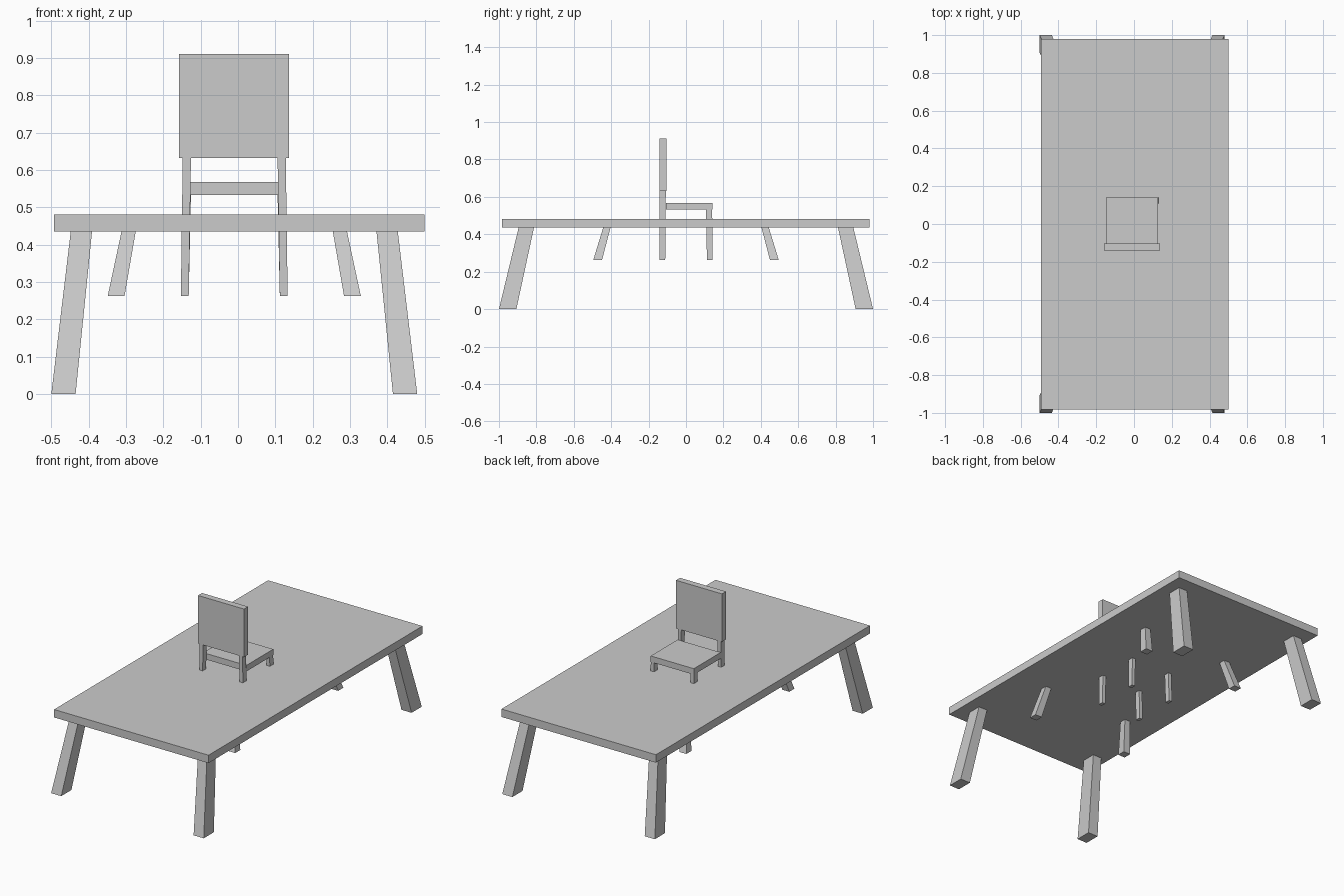
import bpy

if "Cube" in bpy.data.objects:
    bpy.data.objects.remove(bpy.data.objects["Cube"])

CX = -0.01  # shared centre line of the legs and chair


def hexa(name, bottom, top, z0, z1):
    """Solid between two rectangles given as (x0, x1, y0, y1)."""
    verts = []
    for (xa, xb, ya, yb), z in ((bottom, z0), (top, z1)):
        xa, xb = sorted((xa, xb))
        ya, yb = sorted((ya, yb))
        verts += [(xa, ya, z), (xb, ya, z), (xb, yb, z), (xa, yb, z)]
    faces = [(3, 2, 1, 0), (4, 5, 6, 7)]
    faces += [(i, (i + 1) % 4, (i + 1) % 4 + 4, i + 4) for i in range(4)]
    mesh = bpy.data.meshes.new(name)
    mesh.from_pydata(verts, [], faces)
    obj = bpy.data.objects.new(name, mesh)
    bpy.context.collection.objects.link(obj)
    return obj


def box(name, x0, x1, y0, y1, z0, z1):
    return hexa(name, (x0, x1, y0, y1), (x0, x1, y0, y1), z0, z1)


def flip(rect, sx, sy):
    return (CX + sx * rect[0], CX + sx * rect[1], sy * rect[2], sy * rect[3])


def splayed_legs(name, bottom, top, z0, z1):
    for sx in (-1, 1):
        for sy in (-1, 1):
            label = f"{'back' if sy > 0 else 'front'}_{'right' if sx > 0 else 'left'}_{name}"
            hexa(label, flip(bottom, sx, sy), flip(top, sx, sy), z0, z1)


# Table top
box("table_top", -0.493, 0.499, -0.983, 0.98, 0.435, 0.481)

# Large outer legs and short inner legs
splayed_legs("table_leg", (0.425, 0.49, 0.907, 1.0), (0.381, 0.438, 0.813, 0.895), 0.0, 0.435)
splayed_legs("short_leg", (0.294, 0.339, 0.449, 0.496), (0.264, 0.302, 0.404, 0.443), 0.262, 0.435)

# Chair seat and backrest
box("chair_seat", -0.149, 0.128, -0.106, 0.141, 0.533, 0.568)
box("chair_backrest", -0.158, 0.137, -0.141, -0.104, 0.632, 0.911)

# Chair legs: the rear pair rises as posts to the backrest
for side, sx in (("left", -1), ("right", 1)):
    hexa(f"chair_post_{side}", flip((0.122, 0.143, -0.141, -0.111), sx, 1),
         flip((0.116, 0.138, -0.141, -0.108), sx, 1), 0.262, 0.632)
    hexa(f"chair_leg_{side}", flip((0.122, 0.143, 0.112, 0.142), sx, 1),
         flip((0.116, 0.138, 0.107, 0.140), sx, 1), 0.262, 0.533)
